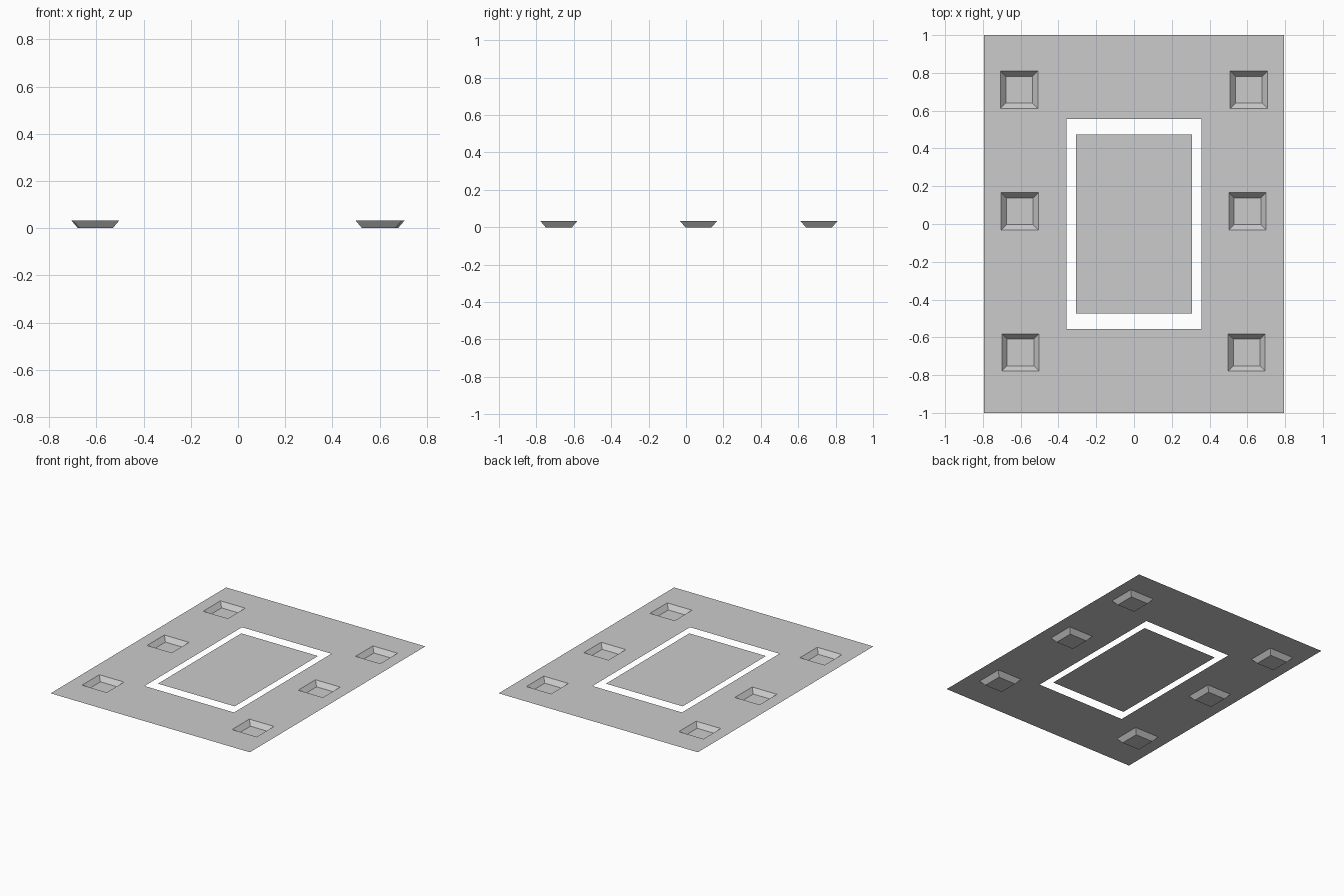
import bpy, bmesh

if "Cube" in bpy.data.objects:
    bpy.data.objects.remove(bpy.data.objects["Cube"])

Z = 0.033        # height of the sheet above the pocket floors
INSET = 0.028    # slope of the pocket walls
HALF = 0.0985    # half width of a pocket rim

grey = bpy.data.materials.new("plain grey")
grey.diffuse_color = (0.6, 0.6, 0.6, 1)
grey.use_nodes = True
grey.node_tree.nodes["Principled BSDF"].inputs["Base Color"].default_value = grey.diffuse_color


def loop(bm, cx, cy, hx, hy, z):
    """Counter-clockwise rectangle of vertices."""
    return [bm.verts.new((cx + sx * hx, cy + sy * hy, z))
            for sx, sy in ((-1, -1), (1, -1), (1, 1), (-1, 1))]


def edges(bm, vs):
    return [bm.edges.new((vs[i], vs[(i + 1) % 4])) for i in range(4)]


def finish(bm, name):
    mesh = bpy.data.meshes.new(name)
    bm.to_mesh(mesh)
    bm.free()
    mesh.materials.append(grey)
    ob = bpy.data.objects.new(name, mesh)
    bpy.context.collection.objects.link(ob)


# Pocket centres, in three rows of two
pockets = [(-0.608, 0.711), (0.608, 0.711),
           (-0.605, 0.067), (0.601, 0.067),
           (-0.601, -0.680), (0.596, -0.680)]

# Outer sheet with a large opening and six pocket holes
bm = bmesh.new()
rims = [(0, 0, 0.795, 1.0), (0, 0, 0.357, 0.555)]
rims += [(x, y, HALF, HALF) for x, y in pockets]
outline = []
for r in rims:
    outline += edges(bm, loop(bm, *r, Z))
bmesh.ops.triangle_fill(bm, edges=outline, use_beauty=True, normal=(0, 0, 1))
for f in bm.faces:
    f.normal_update()
    if f.normal.z < 0:
        f.normal_flip()
bmesh.ops.dissolve_limit(bm, angle_limit=0.01, verts=bm.verts, edges=bm.edges)
finish(bm, "outer_sheet")

# Centre panel inside the opening
bm = bmesh.new()
bm.faces.new(loop(bm, 0, 0, 0.306, 0.475, Z))
finish(bm, "centre_panel")

# Pockets: sloped walls and a flat floor, open at the top
for n, (x, y) in enumerate(pockets):
    bm = bmesh.new()
    top = loop(bm, x, y, HALF, HALF, Z)
    low = loop(bm, x, y, HALF - INSET, HALF - INSET, 0)
    bm.faces.new(low)
    for i in range(4):
        j = (i + 1) % 4
        bm.faces.new((top[j], top[i], low[i], low[j]))
    finish(bm, f"pocket_{n + 1}")
